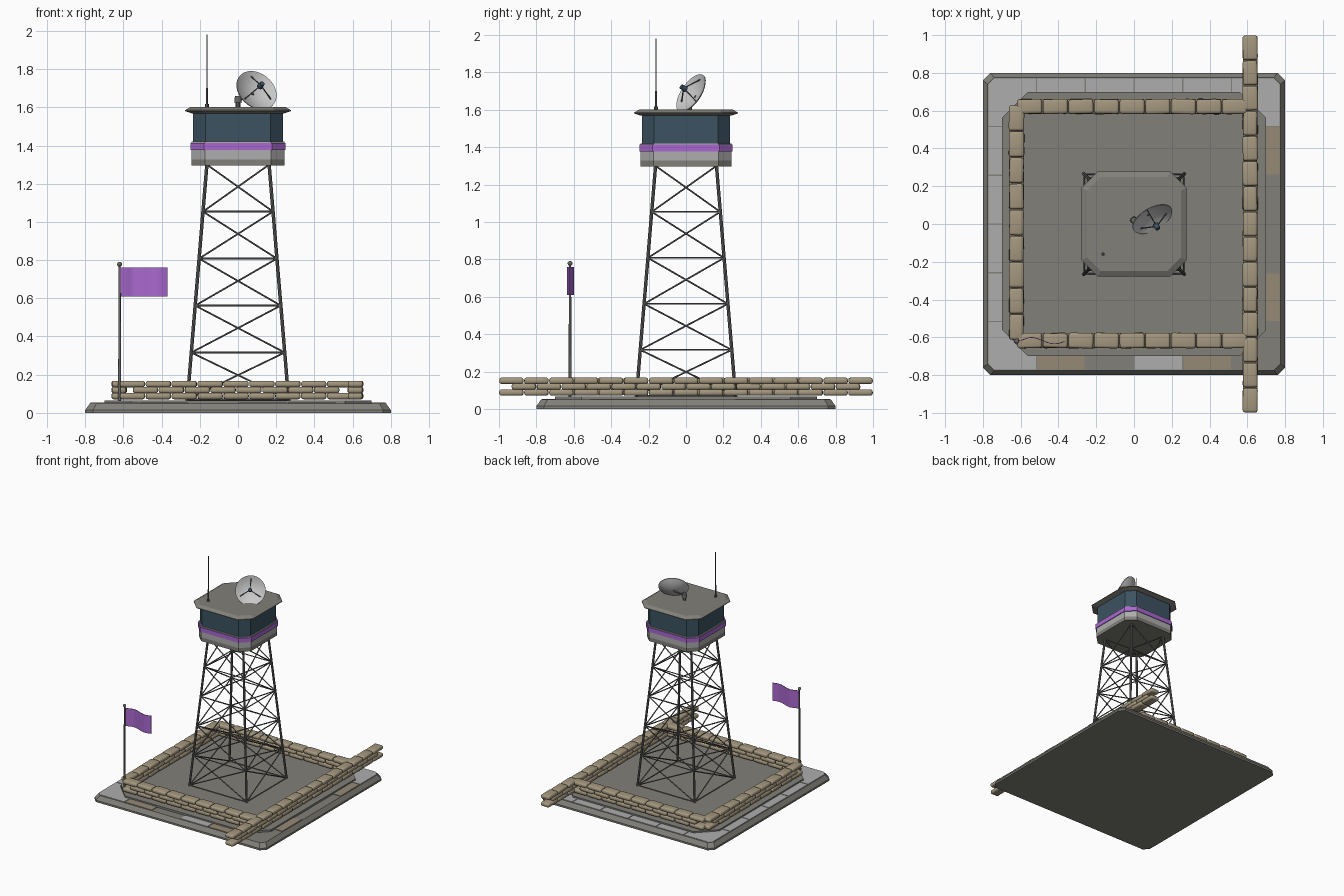
import bpy, bmesh, math, random
from mathutils import Vector, Matrix

random.seed(4)
cube = bpy.data.objects.get("Cube")
if cube:
    bpy.data.objects.remove(cube)


def material(name, r, g, b):
    m = bpy.data.materials.new(name)
    m.use_nodes = True
    m.diffuse_color = (r, g, b, 1)
    m.node_tree.nodes["Principled BSDF"].inputs["Base Color"].default_value = (r, g, b, 1)
    return m


CONCRETE = material("concrete grey", .22, .215, .19)
PALE = material("pale grey", .42, .42, .42)
TAN = material("dusty tan", .30, .255, .18)
SAND = material("sandbag canvas", .37, .31, .21)
STEEL = material("dark steel", .14, .14, .135)
PURPLE = material("purple", .40, .14, .63)
GLASS = material("blue glass", .045, .085, .12)
WHITE = material("dish white", .58, .58, .58)


def finish(name, bm, mats, smooth=False):
    bmesh.ops.recalc_face_normals(bm, faces=bm.faces)
    mesh = bpy.data.meshes.new(name)
    bm.to_mesh(mesh)
    bm.free()
    for m in mats:
        mesh.materials.append(m)
    ob = bpy.data.objects.new(name, mesh)
    bpy.context.collection.objects.link(ob)
    if smooth:
        for o in bpy.context.selected_objects:
            o.select_set(False)
        ob.select_set(True)
        bpy.context.view_layer.objects.active = ob
        bpy.ops.object.shade_smooth_by_angle(angle=math.radians(40))
    return ob


def octagon_stack(name, mat, rings):
    """Square with cut corners lofted through (half width, corner cut, height)."""
    bm = bmesh.new()
    loops = []
    for h, c, z in rings:
        k = h - c
        pts = [(h, -k), (h, k), (k, h), (-k, h), (-h, k), (-h, -k), (-k, -h), (k, -h)]
        loops.append([bm.verts.new((x, y, z)) for x, y in pts])
    for a, b in zip(loops, loops[1:]):
        for i in range(8):
            j = (i + 1) % 8
            bm.faces.new((a[i], a[j], b[j], b[i]))
    bm.faces.new(loops[0][::-1])
    bm.faces.new(loops[-1])
    return finish(name, bm, [mat])


def rod(bm, a, b, r, r2=None, sides=8):
    a, b = Vector(a), Vector(b)
    d = b - a
    m = Matrix.Translation((a + b) / 2) @ d.to_track_quat('Z', 'Y').to_matrix().to_4x4()
    bmesh.ops.create_cone(bm, cap_ends=True, segments=sides, radius1=r,
                          radius2=r if r2 is None else r2, depth=d.length, matrix=m)


def box(bm, centre, size, turn=0):
    m = Matrix.Translation(centre) @ Matrix.Rotation(turn, 4, 'Z') @ Matrix.Diagonal((*size, 1))
    return bmesh.ops.create_cube(bm, size=1, matrix=m)["verts"]


# Ground slab, paving tiles around its rim, and raised pad
octagon_stack("ground_slab", CONCRETE, [(.8, .04, 0), (.8, .04, .015), (.775, .035, .05)])
octagon_stack("raised_pad", CONCRETE, [(.70, .14, .045), (.70, .14, .066)])
PAVING = ["PPPPPP", "P....T", "P....C", "P....C", "P....T", "PTCPTC"]
bm = bmesh.new()
step = .258
for row, line in enumerate(PAVING):
    for col, kind in enumerate(line):
        if kind in "PT":
            x, y = (col - 2.5) * step, (2.5 - row) * step
            for f in {f for v in box(bm, (x, y, .05), (step - .006, step - .006, .009)) for f in v.link_faces}:
                f.material_index = "PT".index(kind)
# Trim the four corner tiles to the slab outline
for sx in (-1, 1):
    for sy in (-1, 1):
        bmesh.ops.bisect_plane(bm, geom=bm.verts[:] + bm.edges[:] + bm.faces[:],
                               plane_co=(sx * .77, sy * .74, 0), plane_no=(sx, sy, 0), clear_outer=True)
finish("paving_tiles", bm, [PALE, TAN])


# Sandbag walls, three staggered courses each
def sandbag_wall(name, start, end, count):
    start, end = Vector(start), Vector(end)
    d = (end - start) / count
    turn = math.atan2(d.y, d.x)
    bm = bmesh.new()
    for course in range(3):
        shift = .5 if course == 1 else 0
        for i in range(count - (course == 1)):
            p = start + d * (i + .5 + shift)
            box(bm, (p.x, p.y, .088 + course * .0315),
                (d.length - .004, .078 + random.uniform(-.004, .004), .034),
                turn + random.uniform(-.03, .03))
    bmesh.ops.bevel(bm, geom=bm.edges[:], offset=.013, segments=3, profile=.5, affect='EDGES')
    finish(name, bm, [SAND], True)


sandbag_wall("right_sandbag_wall", (.615, -1, 0), (.615, 1, 0), 15)
sandbag_wall("left_sandbag_wall", (-.622, -.615, 0), (-.622, .63, 0), 9)
sandbag_wall("front_sandbag_wall", (-.62, -.617, 0), (.60, -.617, 0), 9)
sandbag_wall("back_sandbag_wall", (-.62, .622, 0), (.60, .622, 0), 9)

# Lattice tower: legs, then rings and crossed braces on each side
levels = [.07 + .246 * i for i in range(6)]


def half(z):
    return .265 - (z - .07) * .083


def corner(i, z):
    sx, sy = [(-1, -1), (1, -1), (1, 1), (-1, 1)][i % 4]
    return (sx * half(z), sy * half(z), z)


legs, braces = bmesh.new(), bmesh.new()
for i in range(4):
    rod(legs, corner(i, .06), corner(i, levels[-1]), .009)
    for n, z in enumerate(levels):
        rod(braces, corner(i, z), corner(i + 1, z), .0045, sides=6)
        if n < 5:
            rod(braces, corner(i, z), corner(i + 1, levels[n + 1]), .0045, sides=6)
            rod(braces, corner(i + 1, z), corner(i, levels[n + 1]), .0045, sides=6)
finish("tower_legs", legs, [STEEL], True)
finish("tower_braces", braces, [STEEL], True)

# Cabin, from floor to roof
octagon_stack("cabin_floor", CONCRETE, [(.243, .07, 1.296), (.243, .07, 1.328)])
octagon_stack("cabin_wall", PALE, [(.243, .07, 1.328), (.243, .07, 1.42)])
octagon_stack("purple_band", PURPLE, [(.249, .071, 1.376), (.249, .071, 1.413)])
octagon_stack("window_glass", GLASS, [(.235, .065, 1.41), (.235, .065, 1.575)])
octagon_stack("cabin_roof", CONCRETE, [(.24, .067, 1.568), (.277, .085, 1.58), (.277, .085, 1.585), (.248, .072, 1.602)])

# Whip antenna
bm = bmesh.new()
for z0, z1, r in ((1.6, 1.618, .010), (1.61, 1.70, .0055), (1.70, 1.98, .003)):
    rod(bm, (-.163, -.16, z0), (-.163, -.16, z1), r)
finish("whip_antenna", bm, [STEEL], True)

# Satellite dish: thin bowl of revolution facing forward, sideways and up
normal = Vector((.43, -.74, .5)).normalized()
place = Matrix.Translation((.098, .025, 1.69)) @ normal.to_track_quat('Z', 'Y').to_matrix().to_4x4()
R, depth, sides = .116, .038, 32
bm = bmesh.new()
profile = [(R * t / 6, depth * ((t / 6) ** 2 - 1)) for t in range(1, 7)]
profile = [(r, z - .005) for r, z in profile] + [(r, z) for r, z in reversed(profile)]
rings = [[bm.verts.new((r * math.cos(k * math.tau / sides), r * math.sin(k * math.tau / sides), z))
          for k in range(sides)] for r, z in profile]
for a, b in zip(rings, rings[1:]):
    for k in range(sides):
        j = (k + 1) % sides
        bm.faces.new((a[k], a[j], b[j], b[k]))
bm.faces.new(rings[0])
bm.faces.new(rings[-1])
finish("dish_bowl", bm, [WHITE], True).matrix_world = place

# Dish feed horn on three struts
bm = bmesh.new()
rod(bm, (0, 0, .035), (0, 0, .068), .016, .013, 12)
finish("dish_feed", bm, [GLASS], True).matrix_world = place
bm = bmesh.new()
for k in range(3):
    a = k * math.tau / 3 + math.pi / 2
    rod(bm, (.09 * math.cos(a), .09 * math.sin(a), -.014), (0, 0, .05), .0035, sides=6)
finish("dish_struts", bm, [STEEL], True).matrix_world = place

# Dish mount: post with a capped head and an arm to the bowl
bm = bmesh.new()
rod(bm, (0, .02, 1.6), (0, .02, 1.635), .012)
rod(bm, (0, .02, 1.625), (0, .02, 1.66), .02, .016, 12)
rod(bm, (0, .02, 1.635), place @ Vector((0, 0, -depth)), .007)
finish("dish_mount", bm, [STEEL], True)

# Flagpole with ball finial
bm = bmesh.new()
rod(bm, (-.62, -.62, .05), (-.62, -.62, .775), .008, .006, 10)
bmesh.ops.create_uvsphere(bm, u_segments=12, v_segments=8, radius=.013,
                          matrix=Matrix.Translation((-.62, -.62, .778)))
finish("flagpole", bm, [STEEL], True)

# Waving flag
bm = bmesh.new()
columns = []
for i in range(17):
    t = i / 16
    y = -.617 + .017 * math.sin(t * math.tau * .95) * min(1, t * 4)
    columns.append([bm.verts.new((-.614 + .245 * t, y + s, z)) for s, z in
                    ((-.002, .61), (-.002, .76), (.002, .76), (.002, .61))])
for a, b in zip(columns, columns[1:]):
    for k in range(4):
        j = (k + 1) % 4
        bm.faces.new((a[k], a[j], b[j], b[k]))
bm.faces.new(columns[0])
bm.faces.new(columns[-1])
finish("flag", bm, [PURPLE], True)
